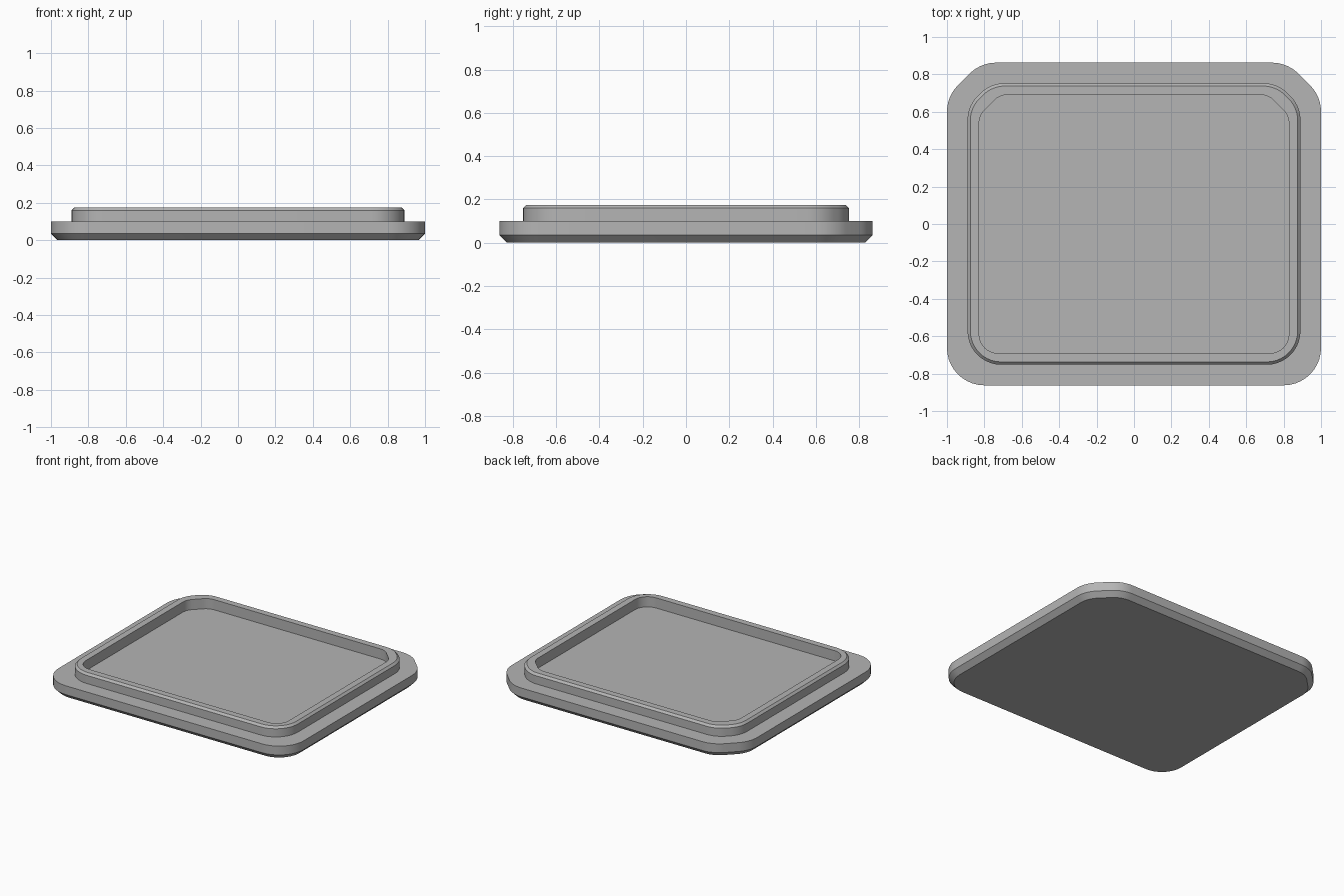
import bpy, bmesh, math
from mathutils import Vector

cube = bpy.data.objects.get("Cube")
if cube:
    bpy.data.objects.remove(cube, do_unlink=True)

HALF_X, HALF_Y = 1.0, 0.8625
ARC_STEPS = 10


def outline(inset, chamfer, radius, z):
    """Rectangle with cut back corners, every corner filleted, as a counter-clockwise loop."""
    x, y = HALF_X - inset, HALF_Y - inset
    corners = [Vector(p) for p in ((-x, -y), (x, -y), (x, y - chamfer), (x - chamfer, y),
                                   (chamfer - x, y), (-x, y - chamfer))]
    points = []
    for i, corner in enumerate(corners):
        into = (corner - corners[i - 1]).normalized()
        out = (corners[(i + 1) % len(corners)] - corner).normalized()
        turn = into.angle(out)
        start = corner - into * radius * math.tan(turn / 2)
        normal = Vector((-into.y, into.x))
        center = start + normal * radius
        for s in range(ARC_STEPS + 1):
            a = turn * s / ARC_STEPS
            p = center - normal * radius * math.cos(a) + into * radius * math.sin(a)
            points.append((p.x, p.y, z))
    return points


# Section from the underside, up the outer wall, over the rim and into the recess
FLOOR, RIM_TOP = 0.10, 0.175
section = [
    (0.035, 0.16, 0.165, 0.0),        # underside
    (0.0, 0.18, 0.20, 0.035),         # bottom bevel
    (0.0, 0.18, 0.20, FLOOR),         # outer wall
    (0.11, 0.122, 0.18, FLOOR),       # flange
    (0.11, 0.122, 0.18, 0.16),        # rim wall
    (0.125, 0.116, 0.165, RIM_TOP),   # rim bevel
    (0.172, 0.11, 0.10, RIM_TOP),     # rim top
    (0.172, 0.11, 0.10, FLOOR),       # recess wall
]

bm = bmesh.new()
loops = [[bm.verts.new(p) for p in outline(*row)] for row in section]
for low, high in zip(loops, loops[1:]):
    for i in range(len(low)):
        j = (i + 1) % len(low)
        bm.faces.new((low[i], low[j], high[j], high[i]))
bm.faces.new(reversed(loops[0]))
bm.faces.new(loops[-1])
bmesh.ops.recalc_face_normals(bm, faces=bm.faces)

mesh = bpy.data.meshes.new("tray_lid")
bm.to_mesh(mesh)
bm.free()
lid = bpy.data.objects.new("tray_lid", mesh)
bpy.context.collection.objects.link(lid)

# Plain grey
grey = bpy.data.materials.new("grey")
grey.use_nodes = True
color = (0.46, 0.46, 0.46, 1)
grey.diffuse_color = color
grey.node_tree.nodes["Principled BSDF"].inputs["Base Color"].default_value = color
mesh.materials.append(grey)

bpy.ops.object.select_all(action="DESELECT")
lid.select_set(True)
bpy.context.view_layer.objects.active = lid
bpy.ops.object.shade_smooth_by_angle(angle=math.radians(25))
